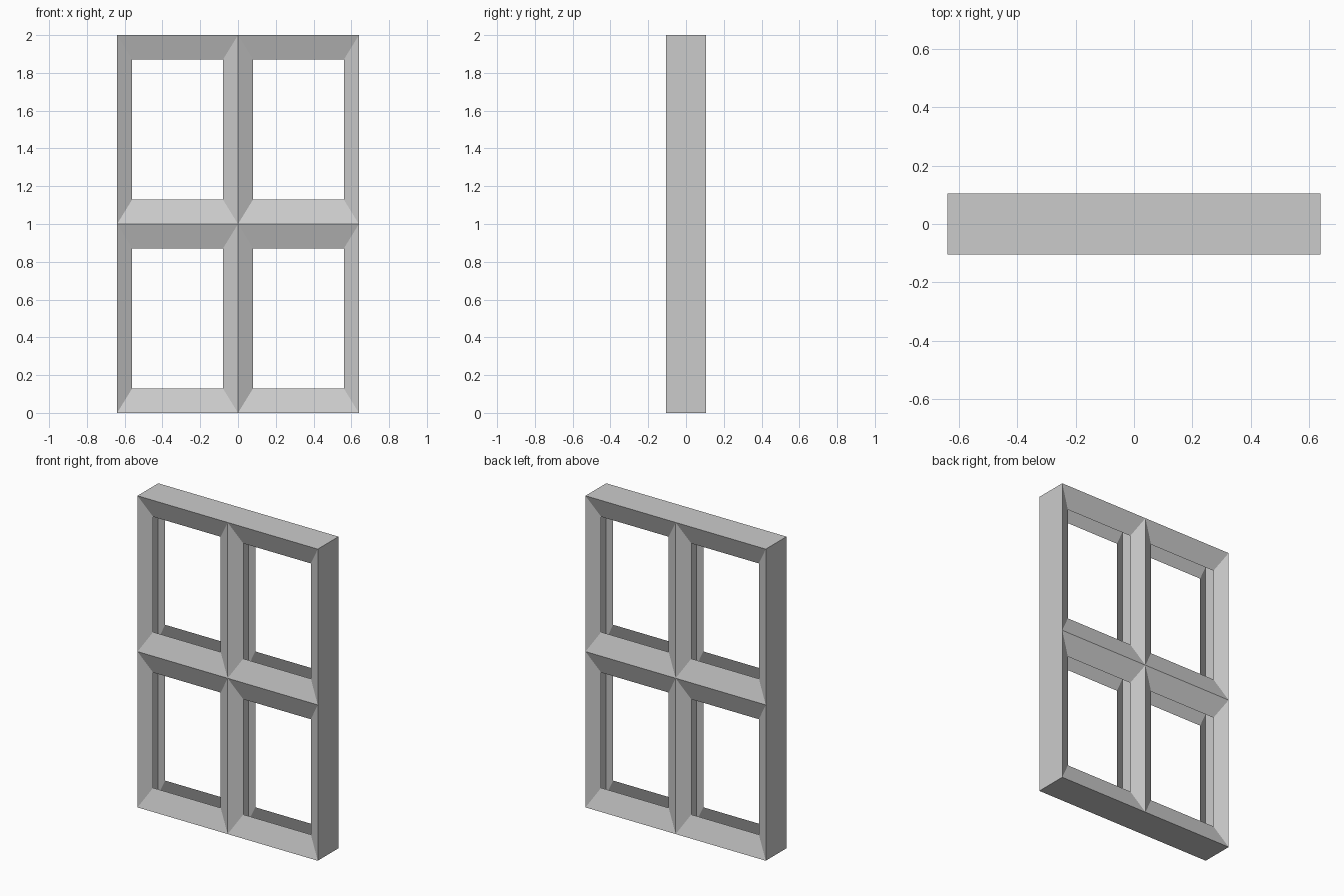
import bpy, bmesh

if "Cube" in bpy.data.objects:
    bpy.data.objects.remove(bpy.data.objects["Cube"])

CELL_W, CELL_H = 0.64, 1.0      # one pane cell
HALF_D, LIP_Y = 0.105, 0.061    # outer face and inner lip depth
LIP_X, LIP_Z = 0.08, 0.13       # width of the sloped mouldings

bm = bmesh.new()
cache = {}


def vert(x, y, z):
    key = (round(x, 4), round(y, 4), round(z, 4))
    if key not in cache:
        cache[key] = bm.verts.new(key)
    return cache[key]


def ring(x, z, y, ix=0.0, iz=0.0):
    """Rectangle of a cell at depth y, shrunk by ix / iz."""
    x0, x1, z0, z1 = x + ix, x + CELL_W - ix, z + iz, z + CELL_H - iz
    return [vert(*p) for p in ((x0, y, z0), (x1, y, z0), (x1, y, z1), (x0, y, z1))]


def bridge(a, b):
    for i in range(4):
        j = (i + 1) % 4
        quad = (a[i], a[j], b[j], b[i])
        if bm.faces.get(quad) is None:
            bm.faces.new(quad)


for x in (-CELL_W, 0.0):
    for z in (0.0, CELL_H):
        front, back = ring(x, z, -HALF_D), ring(x, z, HALF_D)
        # sloped mouldings on the front and back, open slot between them
        bridge(front, ring(x, z, -LIP_Y, LIP_X, LIP_Z))
        bridge(ring(x, z, LIP_Y, LIP_X, LIP_Z), back)
        # side walls and dividers
        bridge(back, front)

mesh = bpy.data.meshes.new("window_frame")
bm.to_mesh(mesh)
bm.free()
frame = bpy.data.objects.new("window_frame", mesh)
bpy.context.collection.objects.link(frame)
